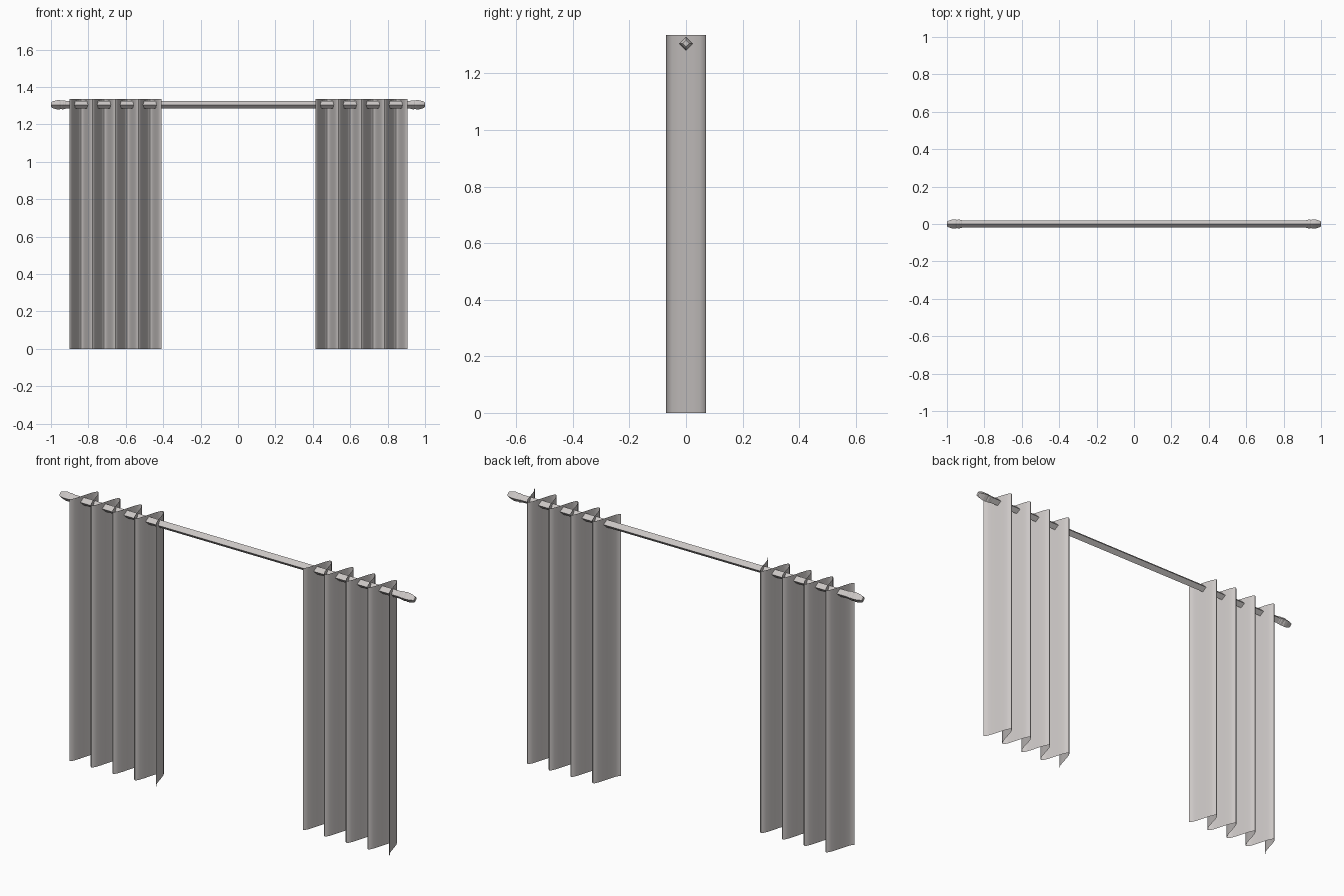
import bpy, bmesh, math

cube = bpy.data.objects.get("Cube")
if cube:
    bpy.data.objects.remove(cube, do_unlink=True)


def make_material(name, color):
    mat = bpy.data.materials.new(name)
    mat.use_nodes = True
    mat.diffuse_color = color
    mat.node_tree.nodes["Principled BSDF"].inputs["Base Color"].default_value = color
    return mat


grey = make_material("warm grey", (0.6, 0.57, 0.56, 1))
ROD_Z = 1.305


def make_object(name, bm, smooth_angle=None):
    mesh = bpy.data.meshes.new(name)
    bm.to_mesh(mesh)
    bm.free()
    mesh.materials.append(grey)
    obj = bpy.data.objects.new(name, mesh)
    bpy.context.collection.objects.link(obj)
    if smooth_angle:
        bpy.ops.object.select_all(action="DESELECT")
        obj.select_set(True)
        bpy.context.view_layer.objects.active = obj
        bpy.ops.object.shade_smooth_by_angle(angle=math.radians(smooth_angle))
    return obj


def diamond_sweep(name, profile):
    """Four-sided solid along x from (x, radius) pairs."""
    bm = bmesh.new()
    rings = []
    for x, r in profile:
        rings.append([bm.verts.new((x, r * math.cos(k * math.pi / 2),
                                    ROD_Z + r * math.sin(k * math.pi / 2))) for k in range(4)])
    for a, b in zip(rings, rings[1:]):
        for k in range(4):
            n = (k + 1) % 4
            bm.faces.new((a[k], a[n], b[n], b[k]))
    bm.faces.new(rings[0])
    bm.faces.new(rings[-1])
    bmesh.ops.recalc_face_normals(bm, faces=bm.faces)
    return make_object(name, bm)


def curtain(name, x0, x1, folds=4, steps=16, depth=0.07, height=1.335):
    """Pleated sheet following a wave, hanging down to the floor."""
    bm = bmesh.new()
    count = folds * steps
    columns = []
    for i in range(count + 1):
        x = x0 + (x1 - x0) * i / count
        y = -depth * math.cos(2 * math.pi * i / steps)
        columns.append([bm.verts.new((x, y, z)) for z in (0, height)])
    for a, b in zip(columns, columns[1:]):
        bm.faces.new((a[0], b[0], b[1], a[1]))
    return make_object(name, bm, 60)


# Rod
diamond_sweep("curtain_rod", [(-0.92, 0.02), (0.92, 0.02)])

# Finials: ringed collar and a tapered bulb
finial = [(0.905, 0.013), (0.91, 0.019), (0.918, 0.019), (0.922, 0.022), (0.93, 0.022),
          (0.934, 0.024), (0.942, 0.024), (0.946, 0.022), (0.955, 0.025),
          (0.97, 0.024), (0.985, 0.02), (0.995, 0.016), (1.0, 0.011)]
for side, sign in (("left", 1), ("right", -1)):
    diamond_sweep(side + "_finial", [(sign * x, r) for x, r in finial])

# Curtain panels
curtain("right_curtain", -0.9, -0.41)
curtain("left_curtain", 0.415, 0.905)
